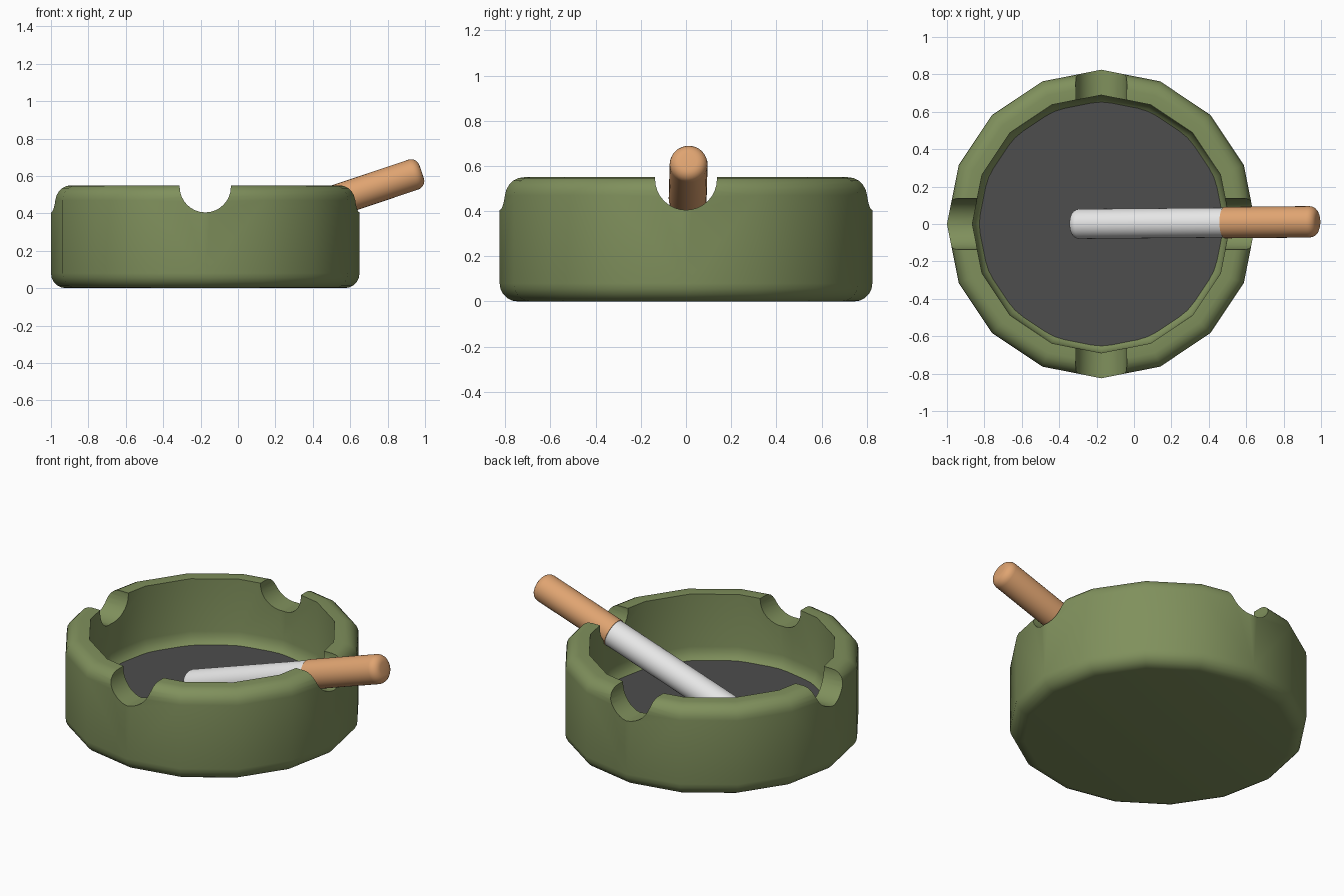
import bpy
import bmesh
from math import sin, cos, pi, radians
from mathutils import Vector

cube = bpy.data.objects.get("Cube")
if cube:
    bpy.data.objects.remove(cube, do_unlink=True)

CENTRE = Vector((-0.175, 0, 0))


def material(name, rgb):
    m = bpy.data.materials.new(name)
    m.use_nodes = True
    m.diffuse_color = (*rgb, 1)
    bsdf = m.node_tree.nodes["Principled BSDF"]
    bsdf.inputs["Base Color"].default_value = (*rgb, 1)
    bsdf.inputs["Roughness"].default_value = 0.6
    return m


green = material("olive green", (0.215, 0.28, 0.108))
grey = material("ash grey", (0.075, 0.075, 0.075))
white = material("paper white", (0.8, 0.8, 0.8))
orange = material("filter orange", (0.74, 0.37, 0.165))


def lathe(name, profile, sides, mat=None):
    """Turn (radius, height) points about z and cap both ends."""
    bm = bmesh.new()
    rings = [[bm.verts.new((r * cos(2 * pi * i / sides), r * sin(2 * pi * i / sides), z))
              for i in range(sides)] for r, z in profile]
    for a, b in zip(rings, rings[1:]):
        for i in range(sides):
            j = (i + 1) % sides
            bm.faces.new((a[i], a[j], b[j], b[i]))
    bm.faces.new(rings[0])
    bm.faces.new(rings[-1])
    bmesh.ops.recalc_face_normals(bm, faces=bm.faces)
    mesh = bpy.data.meshes.new(name)
    bm.to_mesh(mesh)
    bm.free()
    if mat:
        mesh.materials.append(mat)
    ob = bpy.data.objects.new(name, mesh)
    bpy.context.collection.objects.link(ob)
    return ob


def arc(r, z, radius, start, end, steps=5):
    """Points on a rounded corner, angles in degrees."""
    angles = [radians(start + (end - start) * k / steps) for k in range(steps + 1)]
    return [(r + radius * cos(a), z + radius * sin(a)) for a in angles]


def activate(ob):
    bpy.ops.object.select_all(action="DESELECT")
    ob.select_set(True)
    bpy.context.view_layer.objects.active = ob


def smooth(ob):
    activate(ob)
    bpy.ops.object.shade_smooth_by_angle(angle=radians(32))


# Bowl: rounded outside, sharp inner rim, rounded inner foot
profile = (arc(0.745, 0.08, 0.08, -90, 0) + arc(0.745, 0.47, 0.08, 0, 90)
           + [(0.69, 0.55)] + arc(0.588, 0.23, 0.1, 0, -90))
bowl = lathe("bowl", profile, 16, green)
bowl.location = CENTRE

# Four rim notches cut by two crossing rods
for axis in ("X", "Y"):
    rod = lathe("notch_cutter", [(0.137, -1.2), (0.137, 1.2)], 32)
    rod.location = CENTRE + Vector((0, 0, 0.542))
    rod.rotation_euler = (0, pi / 2, 0) if axis == "X" else (pi / 2, 0, 0)
    rod.hide_render = True
    activate(bowl)
    cut = bowl.modifiers.new("notches", "BOOLEAN")
    cut.operation = "DIFFERENCE"
    cut.solver = "EXACT"
    cut.object = rod
    bpy.ops.object.modifier_apply(modifier=cut.name)
    bpy.data.objects.remove(rod, do_unlink=True)
smooth(bowl)

# Ash layer on the floor
ash = lathe("ash_layer", [(0.652, 0.14), (0.652, 0.16)], 32, grey)
ash.location = CENTRE
smooth(ash)

# Cigarette leaning on the right-hand notch
tip = Vector((-0.33, 0, 0.182))
end = Vector((0.982, 0.012, 0.622))
length = (end - tip).length
joint = length * 0.62
turn = (end - tip).to_track_quat("Z", "Y")
paper = lathe("paper_tube", arc(0.04, 0.04, 0.04, -90, 0) + [(0.08, joint)], 32, white)
filter_end = lathe("filter", [(0.084, joint)] + arc(0.037, length - 0.047, 0.047, 0, 90), 32, orange)
for part in (paper, filter_end):
    part.rotation_mode = "QUATERNION"
    part.rotation_quaternion = turn
    part.location = tip
    smooth(part)
